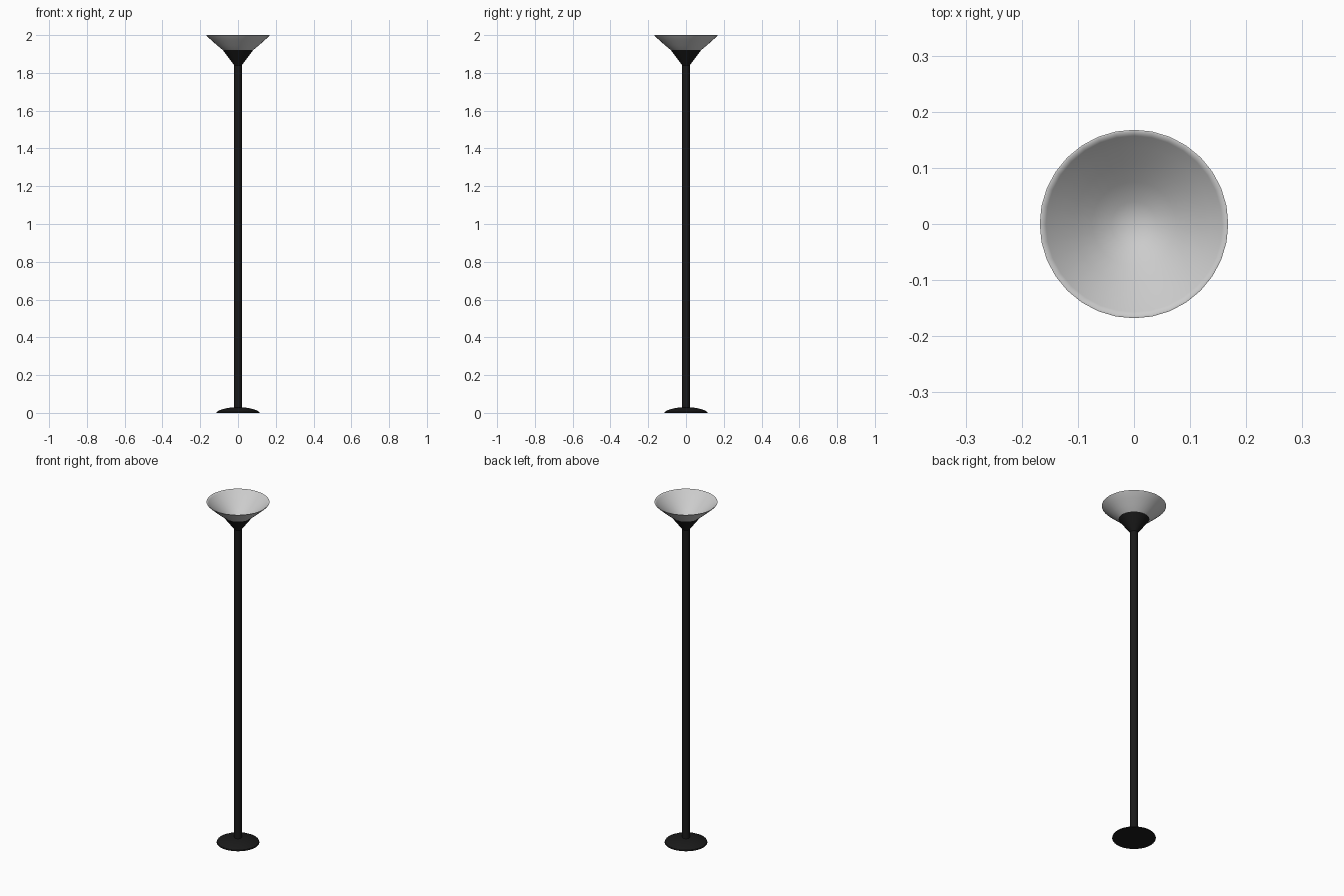
import bpy, bmesh, math

if "Cube" in bpy.data.objects:
    bpy.data.objects.remove(bpy.data.objects["Cube"])

SEGMENTS = 32


def material(name, colour):
    mat = bpy.data.materials.new(name)
    mat.diffuse_color = colour
    mat.use_nodes = True
    mat.node_tree.nodes["Principled BSDF"].inputs["Base Color"].default_value = mat.diffuse_color
    return mat


def lathe(name, profile, mat=None, angle=40):
    """Spin an (r, z) profile around the z axis."""
    bm = bmesh.new()
    verts = [bm.verts.new((r, 0, z)) for r, z in profile]
    edges = [bm.edges.new(pair) for pair in zip(verts, verts[1:])]
    bmesh.ops.spin(bm, geom=verts + edges, cent=(0, 0, 0), axis=(0, 0, 1),
                   angle=math.tau, steps=SEGMENTS, use_duplicate=False)
    bmesh.ops.remove_doubles(bm, verts=bm.verts, dist=0.0001)
    bmesh.ops.recalc_face_normals(bm, faces=bm.faces)
    mesh = bpy.data.meshes.new(name)
    bm.to_mesh(mesh)
    bm.free()
    obj = bpy.data.objects.new(name, mesh)
    bpy.context.collection.objects.link(obj)
    if mat:
        mesh.materials.append(mat)
    bpy.ops.object.select_all(action='DESELECT')
    obj.select_set(True)
    bpy.context.view_layer.objects.active = obj
    bpy.ops.object.shade_smooth_by_angle(angle=math.radians(angle))
    return obj


black = material("black_metal", (0.01, 0.01, 0.01, 1))

# Shallow domed foot
lathe("base", [(0, 0), (0.114, 0), (0.112, 0.006), (0.095, 0.015),
               (0.065, 0.024), (0.035, 0.029), (0, 0.03)], black)

# Pole
lathe("pole", [(0, 0.02), (0.02, 0.02), (0.02, 1.85), (0, 1.85)], black)

# Flared holder, hollow on top to cup the shade
lathe("shade_holder", [(0, 1.84), (0.02, 1.84), (0.08, 1.92),
                       (0.076, 1.919), (0.04, 1.886), (0, 1.876)], black)

# Thin bowl shade with a small rounded rim
outer = [(0, 1.881), (0.04, 1.892), (0.077, 1.918), (0.11, 1.945),
         (0.14, 1.972), (0.16, 1.99), (0.168, 1.999)]
inner = [(0.165, 2.0), (0.157, 1.992), (0.137, 1.974), (0.107, 1.947),
         (0.075, 1.921), (0.04, 1.896), (0, 1.885)]
lathe("shade", outer + inner, angle=80)
